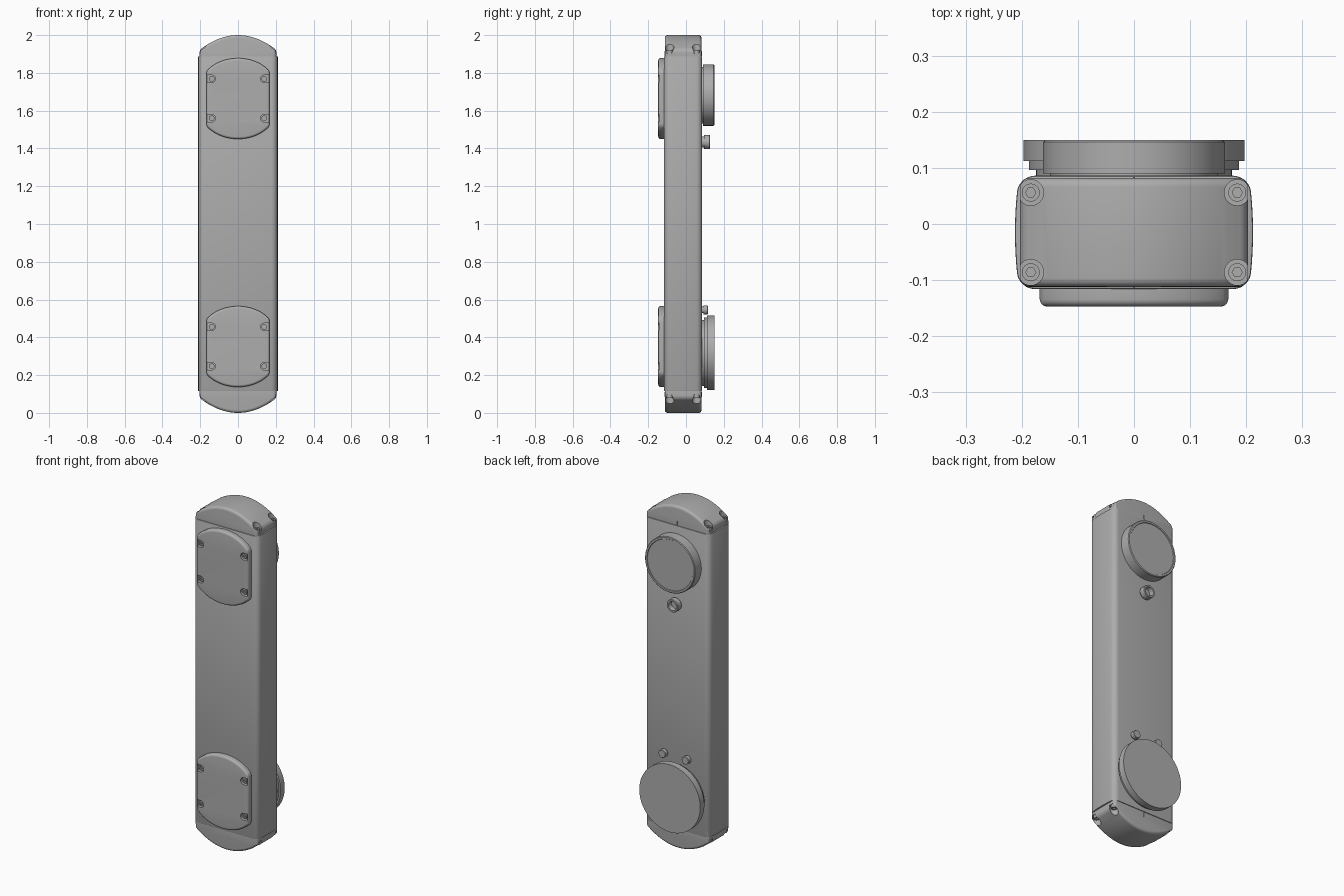
import bpy, bmesh
from math import sin, cos, pi, radians, sqrt, asin
from mathutils import Vector

cube = bpy.data.objects.get("Cube")
if cube:
    bpy.data.objects.remove(cube)

# Single grey finish
grey = bpy.data.materials.new("matte grey")
grey.use_nodes = True
TONE = (0.42, 0.42, 0.42, 1)
grey.diffuse_color = TONE
grey.node_tree.nodes["Principled BSDF"].inputs["Base Color"].default_value = TONE

MID_Y = -0.015


def make(name, bm):
    bmesh.ops.recalc_face_normals(bm, faces=bm.faces)
    mesh = bpy.data.meshes.new(name)
    bm.to_mesh(mesh)
    bm.free()
    mesh.materials.append(grey)
    ob = bpy.data.objects.new(name, mesh)
    bpy.context.collection.objects.link(ob)
    return ob


def prism(name, outline, axis, lo, hi):
    """Extrude a closed outline along y or z."""
    place = {"y": lambda p, t: (p[0], t, p[1]), "z": lambda p, t: (p[0], p[1], t)}[axis]
    bm = bmesh.new()
    face = bm.faces.new([bm.verts.new(place(p, lo)) for p in outline])
    out = bmesh.ops.extrude_face_region(bm, geom=[face])
    verts = [v for v in out["geom"] if isinstance(v, bmesh.types.BMVert)]
    bmesh.ops.translate(bm, verts=verts, vec=place((0, 0), hi - lo))
    return make(name, bm)


def lathe(name, profile, x, z, steps=64):
    """Spin (radius, y) points about an axis along y."""
    bm = bmesh.new()
    verts = [bm.verts.new((r, y, 0)) for r, y in profile]
    edges = [bm.edges.new(pair) for pair in zip(verts, verts[1:])]
    bmesh.ops.spin(bm, geom=verts + edges, cent=(0, 0, 0), axis=(0, 1, 0),
                   angle=2 * pi, steps=steps)
    bmesh.ops.remove_doubles(bm, verts=bm.verts, dist=1e-5)
    bmesh.ops.translate(bm, verts=bm.verts, vec=(x, 0, z))
    return make(name, bm)


def circle(x, y, r, n=24):
    return [(x + r * cos(2 * pi * i / n), y + r * sin(2 * pi * i / n)) for i in range(n)]


def finish(ob, bevel=0, segments=4, cutters=()):
    """Apply bevel and cuts, then shade smooth with sharp edges kept."""
    if bevel:
        mod = ob.modifiers.new("round", "BEVEL")
        mod.width, mod.segments = bevel, segments
        mod.limit_method, mod.angle_limit = "ANGLE", radians(30)
    for cutter in cutters:
        mod = ob.modifiers.new("cut", "BOOLEAN")
        mod.operation, mod.solver, mod.object = "DIFFERENCE", "EXACT", cutter
    graph = bpy.context.evaluated_depsgraph_get()
    mesh = bpy.data.meshes.new_from_object(ob.evaluated_get(graph))
    ob.modifiers.clear()
    ob.data = mesh
    for cutter in cutters:
        bpy.data.objects.remove(cutter)
    bpy.ops.object.select_all(action="DESELECT")
    ob.select_set(True)
    bpy.context.view_layer.objects.active = ob
    bpy.ops.object.shade_smooth_by_angle(angle=radians(32))


# Main housing: rounded rectangle with gently bulging sides
half_w, half_d, rad = 0.205, 0.101, 0.028
section = []
for quarter, (sx, sy) in enumerate([(1, 1), (-1, 1), (-1, -1), (1, -1)]):
    for i in range(7):
        a = pi / 2 * (quarter + i / 6)
        section.append((sx * (half_w - rad) + rad * cos(a), sy * (half_d - rad) + rad * sin(a)))
    if sx == -sy:
        section += [(sx * half_w, sy * k * 0.018) for k in range(3, -4, -1)]
section = [(x * (1 + 0.035 * (1 - (y / half_d) ** 2)), y + MID_Y) for x, y in section]
finish(prism("housing", section, "z", 0.115, 1.888), 0.004, 2)

# Domed end caps with open corner screw pockets
for name, base, d in (("top", 1.89, 1), ("bottom", 0.11, -1)):
    arc = [(0.203 * k / 16, base + d * (0.11 - 0.078 * (k / 16) ** 2)) for k in range(-16, 17)]
    dome = [(-0.203, base - d * 0.05)] + arc + [(0.203, base - d * 0.05)]
    spots = [(sx * 0.184, y) for sx in (-1, 1) for y in (0.056, -0.086)]
    cuts = []
    for x, y in spots:
        lo, hi = sorted((base + d * 0.012, base + d * 0.2))
        cuts.append(prism("pocket", circle(x, y, 0.023), "z", lo, hi))
    finish(prism(name + "_cap", dome, "y", MID_Y - 0.097, MID_Y + 0.097), 0.028, 5, cuts)
    for x, y in spots:
        lo, hi = sorted((base, base + d * 0.03))
        sock = sorted((base + d * 0.022, base + d * 0.05))
        screw = prism(name + "_cap_screw", circle(x, y, 0.016), "z", lo, hi)
        finish(screw, cutters=[prism("socket", circle(x, y, 0.009, 6), "z", *sock)])
    # Small alignment marks on the seam
    for y in (MID_Y - 0.097, MID_Y + 0.097):
        mark = [(-0.002, base), (0.002, base), (0.002, base + d * 0.025), (-0.002, base + d * 0.025)]
        prism(name + "_seam_mark", mark, "y", y - 0.002, y + 0.002)

# Front covers: clipped circles with rounded rims and four recessed screws
for name, z in (("upper", 1.664), ("lower", 0.351)):
    reach, radius = 0.168, 0.214
    limit = asin(reach / radius)
    top = [(radius * sin(limit * k / 14), radius * cos(limit * k / 14)) for k in range(-14, 15)]
    corner = top[-1][1]
    top = [(x, y + 0.012 * (x / reach) ** 2) for x, y in top]
    plate = [(x, z + y) for x, y in top] + [(-x, z - y) for x, y in top]
    cover = prism(name + "_front_cover", plate, "y", -0.147, -0.08)
    spots = [(sx, sx * 0.139, z + sz * 0.104) for sx in (-1, 1) for sz in (-1, 1)]
    cuts = []
    for sx, x, zz in spots:
        # Recess opens towards the side of the cover
        slot = [(x - sx * 0.02 * sin(pi * k / 10), zz + 0.02 * cos(pi * k / 10)) for k in range(11)]
        slot += [(x + sx * 0.024, zz - 0.02), (x + sx * 0.024, zz + 0.02)]
        cuts.append(prism("recess", slot, "y", -0.2, -0.128))
    finish(cover, 0.022, 5, cuts)
    for sx, x, zz in spots:
        screw = prism(name + "_cover_screw", circle(x, zz, 0.015), "y", -0.139, -0.12)
        finish(screw, cutters=[prism("socket", circle(x, zz, 0.008, 6), "y", -0.2, -0.132)])

# Round units on the back
finish(lathe("upper_back_disc", [(0, 0.07), (0.15, 0.07), (0.15, 0.09), (0.162, 0.09),
                                 (0.162, 0.146), (0.158, 0.15), (0.148, 0.15),
                                 (0.146, 0.147), (0, 0.147)], 0, 1.682, 96))
finish(lathe("lower_back_disc", [(0, 0.07), (0.175, 0.07), (0.175, 0.096), (0.187, 0.096),
                                 (0.187, 0.112), (0.197, 0.112), (0.197, 0.15),
                                 (0, 0.15)], 0, 0.318, 96))

# Socket and two buttons on the back
finish(lathe("back_socket", [(0, 0.07), (0.03, 0.07), (0.03, 0.094), (0.037, 0.094),
                             (0.037, 0.125), (0.035, 0.127), (0.026, 0.127),
                             (0.024, 0.1), (0, 0.1)], 0, 1.434, 40))
for side, x in (("left", 0.075), ("right", -0.075)):
    finish(lathe(side + "_back_button", [(0, 0.07), (0.017, 0.07), (0.017, 0.093), (0.023, 0.093),
                                         (0.023, 0.114), (0.021, 0.116), (0, 0.116)], x, 0.545, 32))
